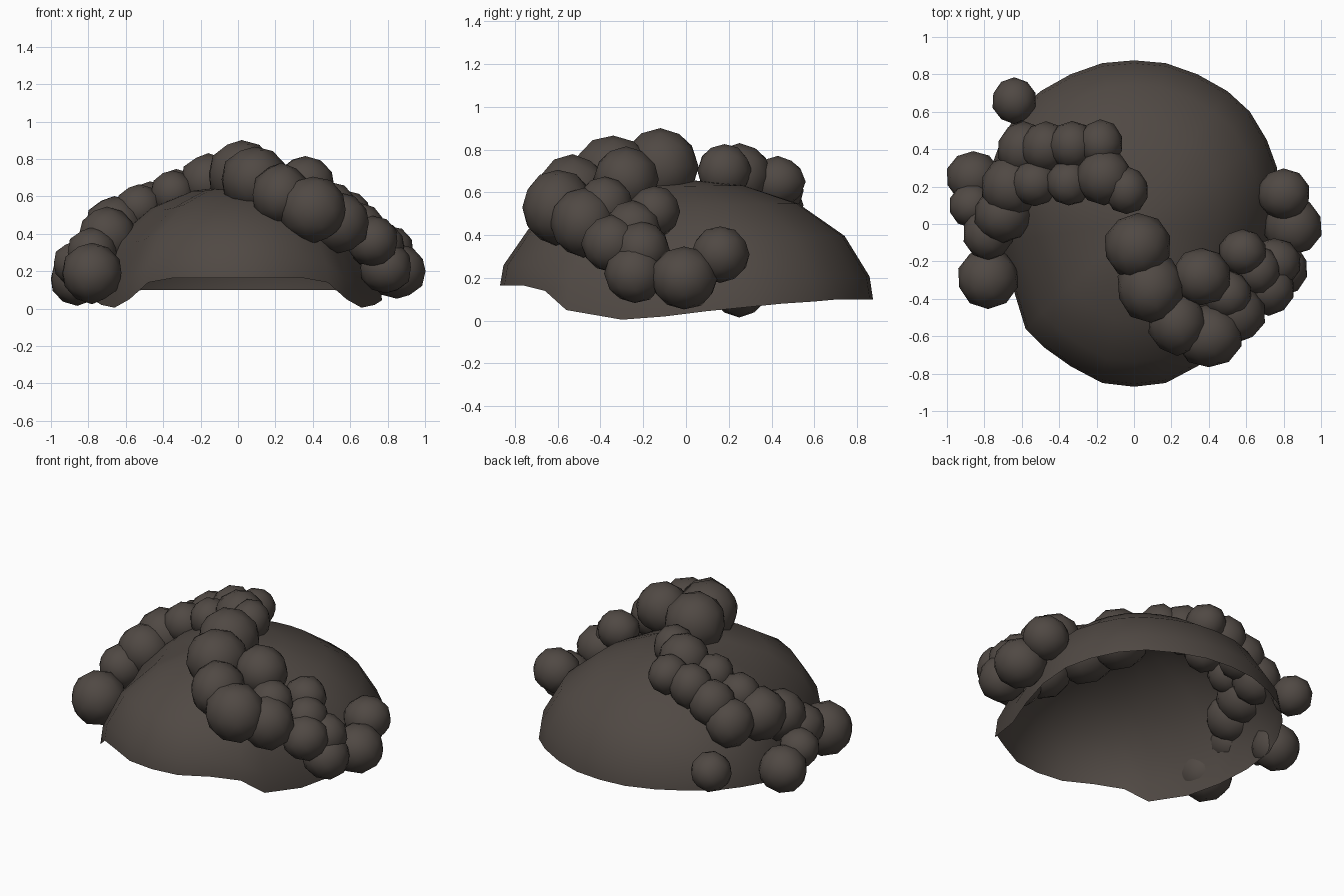
import bpy
import bmesh
import math
import random
from mathutils import Vector

random.seed(4)

cube = bpy.data.objects.get("Cube")
if cube:
    bpy.data.objects.remove(cube, do_unlink=True)

# One dark brown material for every part
brown = bpy.data.materials.new("dark_brown")
brown.use_nodes = True
brown.diffuse_color = (0.08, 0.066, 0.057, 1)
shader = brown.node_tree.nodes["Principled BSDF"]
shader.inputs["Base Color"].default_value = brown.diffuse_color
shader.inputs["Roughness"].default_value = 0.8


def finish(mesh_data, name):
    """Turn a bmesh into a smooth shaded object."""
    mesh = bpy.data.meshes.new(name)
    mesh_data.to_mesh(mesh)
    mesh_data.free()
    for polygon in mesh.polygons:
        polygon.use_smooth = True
    mesh.materials.append(brown)
    part = bpy.data.objects.new(name, mesh)
    bpy.context.collection.objects.link(part)
    return part


# Rim of the cap, back to front along the left side, then mirrored
half_rim = [
    (0, .875, .1), (.17, .86, .1), (.34, .8, .1), (.5, .71, .1),
    (.62, .6, .09), (.71, .45, .08), (.765, .3, .065), (.77, .1, .045),
    (.73, -.1, .02), (.66, -.3, .005), (.58, -.56, .05), (.48, -.66, .14),
    (.34, -.76, .165), (.17, -.85, .165), (0, -.87, .165),
]
rim = half_rim + [(-x, y, z) for x, y, z in half_rim[-2:0:-1]]


def build_cap(height=.66, ring_angles=(18, 37, 58, 79, 90)):
    """Open dome that follows the rim outline in shrinking rings."""
    bm = bmesh.new()
    levels = []
    for angle in map(math.radians, ring_angles):
        out, up = math.sin(angle), math.cos(angle)
        levels.append([
            bm.verts.new((x * out, y * out, z + (height - z) * up))
            for x, y, z in rim
        ])
    apex = bm.verts.new((0, 0, height))
    count = len(rim)
    for i in range(count):
        j = (i + 1) % count
        bm.faces.new((apex, levels[0][j], levels[0][i]))
        for upper, lower in zip(levels, levels[1:]):
            bm.faces.new((upper[i], upper[j], lower[j], lower[i]))
    bmesh.ops.recalc_face_normals(bm, faces=bm.faces)
    if max(bm.faces, key=lambda f: f.calc_center_median().z).normal.z < 0:
        bmesh.ops.reverse_faces(bm, faces=bm.faces)
    finish(bm, "cap")


def build_lump(name, center, radius):
    """Slightly uneven low-poly ball."""
    bm = bmesh.new()
    bmesh.ops.create_icosphere(bm, subdivisions=2, radius=radius)
    stretch = Vector([random.uniform(.98, 1.07) for _ in range(3)])
    for vert in bm.verts:
        vert.co = vert.co * stretch * random.uniform(.98, 1.03)
    part = finish(bm, name)
    part.location = center


build_cap()

# Lumps as x, y, z, radius: a trail on each side of the cap
left_crown = [
    (.02, -.12, .72, .18), (.09, -.34, .69, .18), (.36, -.28, .66, .155),
    (.23, -.53, .61, .16), (.4, -.6, .53, .17), (.5, -.38, .54, .13),
    (.54, -.48, .46, .155),
]
left_side = [
    (.58, -.15, .51, .12), (.66, -.25, .43, .125), (.72, -.35, .36, .13),
    (.79, -.24, .22, .135), (.75, -.21, .33, .135),
    (.85, -.01, .2, .15), (.8, .16, .31, .135),
]
right_crown = [
    (-.04, .18, .7, .12), (-.16, .25, .68, .145), (-.35, .22, .62, .12),
    (-.53, .22, .54, .12), (-.18, .43, .65, .12), (-.33, .42, .61, .13),
    (-.47, .41, .54, .14), (-.59, .4, .44, .145),
]
right_side = [
    (-.66, .2, .44, .16), (-.7, .05, .39, .15), (-.78, -.05, .3, .135),
    (-.78, -.29, .19, .155), (-.87, .1, .24, .12), (-.86, .25, .16, .135),
    (-.64, .66, .24, .12),
]
trails = {
    "left_crown_lump": left_crown,
    "left_side_lump": left_side,
    "right_crown_lump": right_crown,
    "right_side_lump": right_side,
}
for label, lumps in trails.items():
    for number, (x, y, z, radius) in enumerate(lumps, 1):
        build_lump(f"{label}_{number}", (x, y, z), radius)
